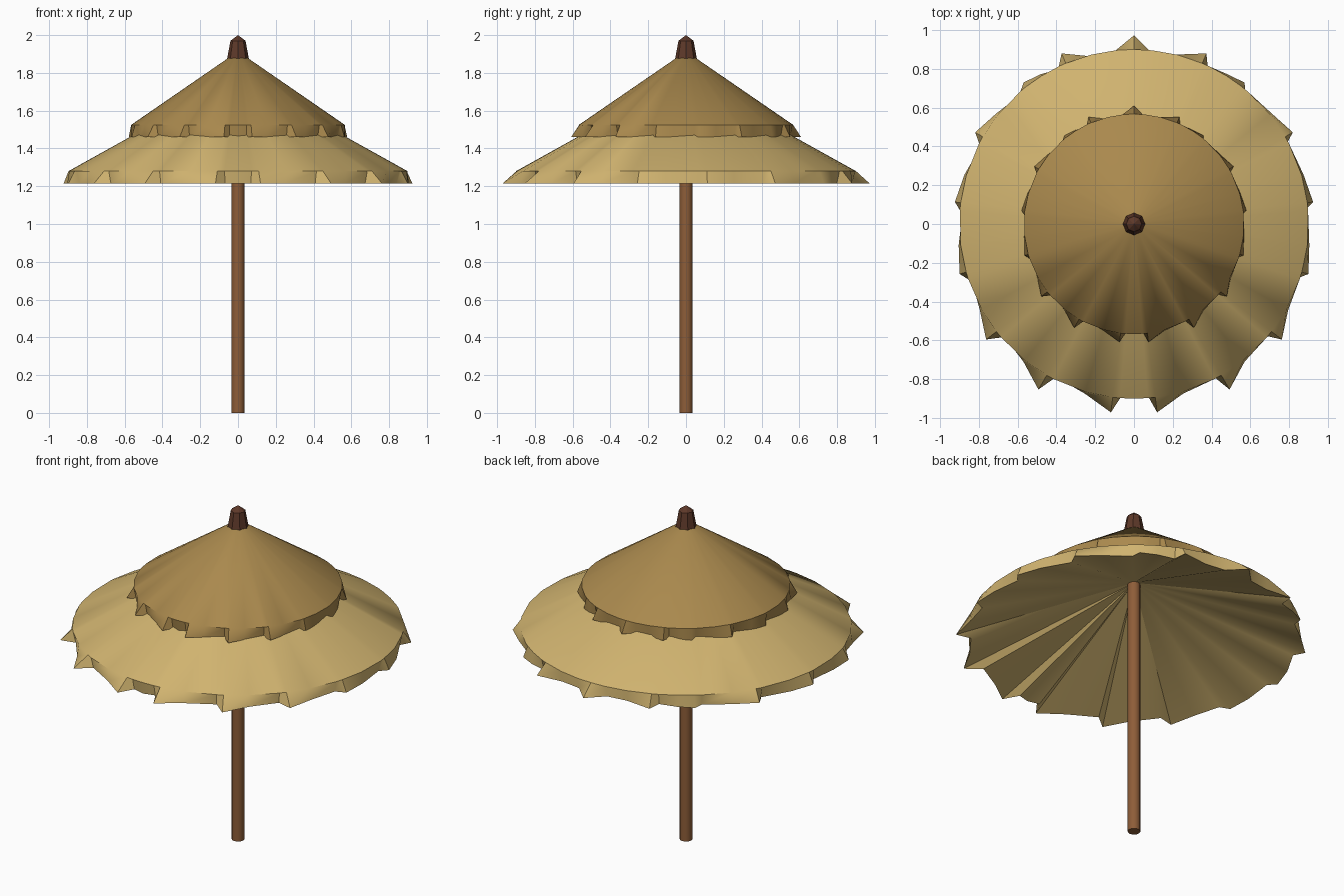
import bpy, bmesh
from math import sin, cos, radians, pi

if "Cube" in bpy.data.objects:
    bpy.data.objects.remove(bpy.data.objects["Cube"])


def material(name, rgb):
    m = bpy.data.materials.new(name)
    m.diffuse_color = (*rgb, 1)
    m.use_nodes = True
    m.node_tree.nodes["Principled BSDF"].inputs["Base Color"].default_value = m.diffuse_color
    return m


def finish(name, bm, mat, angle):
    bmesh.ops.recalc_face_normals(bm, faces=bm.faces)
    me = bpy.data.meshes.new(name)
    bm.to_mesh(me)
    bm.free()
    ob = bpy.data.objects.new(name, me)
    bpy.context.collection.objects.link(ob)
    me.materials.append(mat)
    bpy.ops.object.select_all(action='DESELECT')
    ob.select_set(True)
    bpy.context.view_layer.objects.active = ob
    if angle:
        bpy.ops.object.shade_smooth_by_angle(angle=radians(angle))
    return ob


def loft(name, rings, mat, angle=40):
    """Join rings of points; a ring with a single point closes to a tip."""
    bm = bmesh.new()
    loops = [[bm.verts.new(p) for p in ring] for ring in rings]
    for a, b in zip(loops, loops[1:]):
        n = max(len(a), len(b))
        for i in range(n):
            j = (i + 1) % n
            if len(b) == 1:
                bm.faces.new((a[i], a[j], b[0]))
            elif len(a) == 1:
                bm.faces.new((a[0], b[j], b[i]))
            else:
                bm.faces.new((a[i], a[j], b[j], b[i]))
    return finish(name, bm, mat, angle)


def circle(r, z, n):
    if r == 0:
        return [(0, 0, z)]
    return [(r * cos(2 * pi * i / n), r * sin(2 * pi * i / n), z) for i in range(n)]


# Sawtooth fringe: (degrees from the back, tip radius), mirrored across x
TIPS = [(23, .955), (38, .925), (60, .945), (83, .93), (106, .935),
        (128, .967), (150, .985), (173, .978)]
half = [(6, .885), (14, .89)]
for k, (a, r) in enumerate(TIPS):
    nxt = TIPS[k + 1][0] if k + 1 < len(TIPS) else 187
    half += [(a, r), (a + 2.5, .885)]
    if nxt < 187:
        half.append((a + (nxt - a) * .6, .91))
fringe = [(0, .972)] + half + [(180, .90)] + [(-a, r) for a, r in reversed(half)]


def polar(a, r, z):
    return (r * sin(radians(a)), r * cos(radians(a)), z)


def thatch(name, mat, top_r, top_z, rim_r, rim_z, low_z, scale, under_z):
    rings = [[(0, 0, top_z)],
             [polar(a, top_r, top_z) for a, _ in fringe],
             [polar(a, rim_r, rim_z) for a, _ in fringe],
             [polar(a, r * scale, low_z) for a, r in fringe],
             [(0, 0, under_z)]]
    return loft(name, rings, mat)


straw = material("straw", (.63, .45, .16))
dark_straw = material("dark_straw", (.40, .25, .075))
wood = material("wood", (.27, .11, .04))
dark_wood = material("dark_wood", (.11, .04, .022))

# Two thatched tiers
thatch("lower_thatch", straw, .08, 1.735, .90, 1.28, 1.215, 1.0, 1.56)
thatch("upper_thatch", dark_straw, .05, 1.88, .567, 1.525, 1.46, .627, 1.68)

# Pole
loft("pole", [circle(r, z, 12) for r, z in
              [(0, 0), (.035, 0), (.035, 1.86), (0, 1.86)]], wood)

# Cap on the peak
loft("peak_cap", [circle(r, z, 8) for r, z in
                  [(0, 1.872), (.058, 1.872), (.04, 1.97), (0, 2.0)]], dark_wood, 0)
